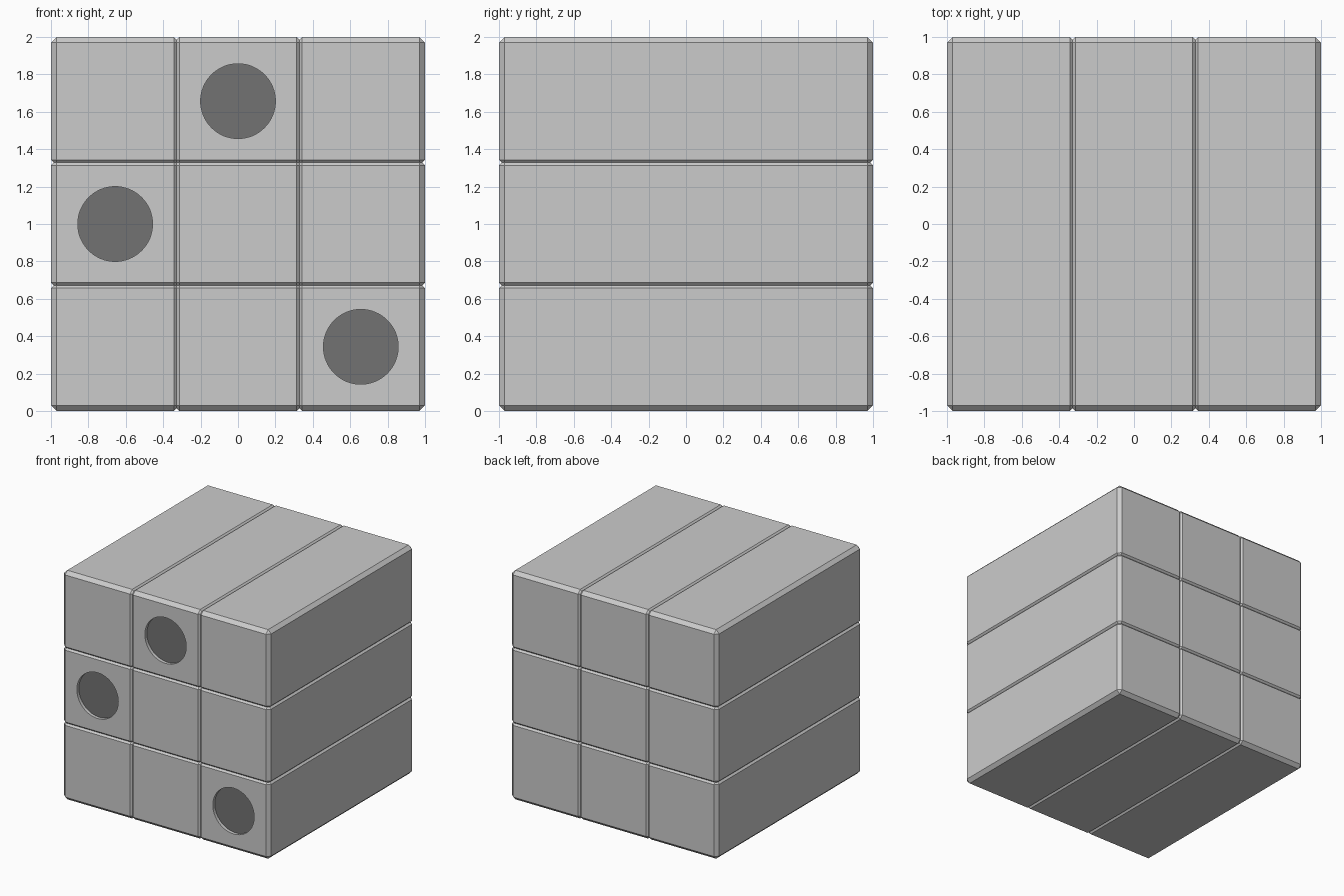
import bpy, bmesh
from math import pi
from mathutils import Matrix

if "Cube" in bpy.data.objects:
    bpy.data.objects.remove(bpy.data.objects["Cube"])

PITCH, CHAMFER, RADIUS, DEPTH = 0.6567, 0.03, 0.2, 0.03
WIDTH = 2 * (1 - PITCH)

dark = bpy.data.materials.new("dark_hole")
dark.diffuse_color = (0.17, 0.17, 0.17, 1)
dark.use_nodes = True
dark.node_tree.nodes["Principled BSDF"].inputs["Base Color"].default_value = dark.diffuse_color


def add_object(name, bm):
    mesh = bpy.data.meshes.new(name)
    bmesh.ops.recalc_face_normals(bm, faces=bm.faces)
    bm.to_mesh(mesh)
    bm.free()
    ob = bpy.data.objects.new(name, mesh)
    bpy.context.collection.objects.link(ob)
    return ob


def beam(name, x, z):
    """Long square bar along y with chamfered edges."""
    bm = bmesh.new()
    bmesh.ops.create_cube(bm, size=1, matrix=Matrix.Translation((x, 0, z))
                          @ Matrix.Diagonal((WIDTH, 2, WIDTH, 1)))
    bmesh.ops.bevel(bm, geom=bm.edges[:], offset=CHAMFER, segments=1,
                    affect='EDGES', profile=0.5)
    return add_object(name, bm)


def cylinder(name, x, z, y0, y1):
    """Round plug along y between y0 and y1."""
    bm = bmesh.new()
    bmesh.ops.create_cone(bm, cap_ends=True, segments=64, radius1=RADIUS,
                          radius2=RADIUS, depth=y1 - y0,
                          matrix=Matrix.Translation((x, (y0 + y1) / 2, z))
                          @ Matrix.Rotation(pi / 2, 4, 'X'))
    return add_object(name, bm)


# Cells (column, row) carrying a round recess on the front
holes = {(0, 1), (-1, 0), (1, -1)}

for col in (-1, 0, 1):
    for row in (-1, 0, 1):
        x, z = col * PITCH, 1 + row * PITCH
        tag = f"{col + 2}_{row + 2}"
        bar = beam("beam_" + tag, x, z)
        if (col, row) in holes:
            # Shallow round recess
            cutter = cylinder("recess_cutter_" + tag, x, z, -1.1, -1 + DEPTH)
            cutter.hide_render = True
            cutter.hide_set(True)
            mod = bar.modifiers.new("recess", 'BOOLEAN')
            mod.operation, mod.object, mod.solver = 'DIFFERENCE', cutter, 'EXACT'
            # Dark floor of the recess
            floor = cylinder("recess_floor_" + tag, x, z,
                             -1 + DEPTH - 0.002, -1 + DEPTH + 0.01)
            floor.data.materials.append(dark)
